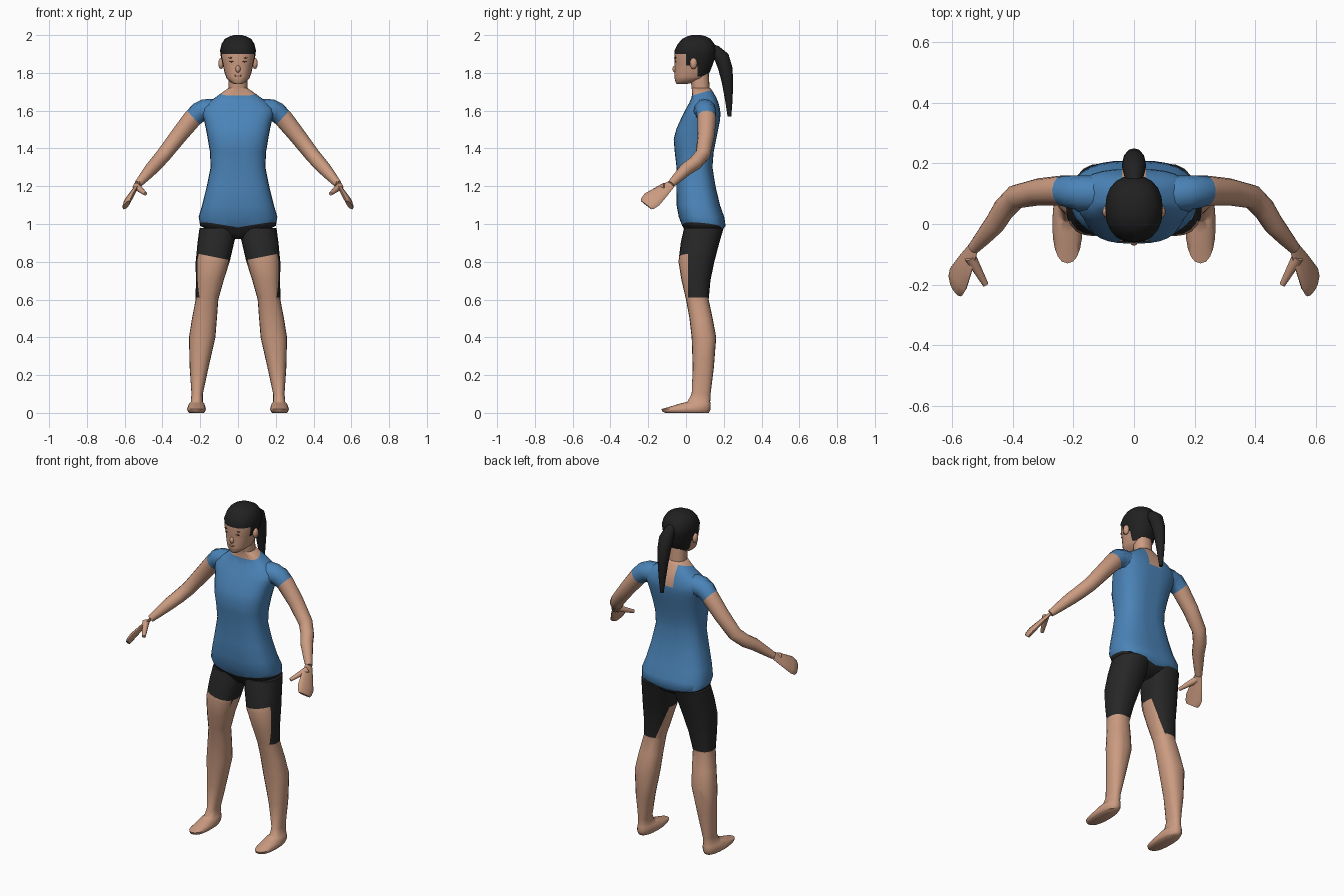
import bpy
import bmesh
import math
from mathutils import Matrix, Vector

X, Y, Z = Matrix.Identity(3)

cube = bpy.data.objects.get("Cube")
if cube:
    bpy.data.objects.remove(cube)


def material(name, red, green, blue):
    made = bpy.data.materials.new(name)
    made.use_nodes = True
    colour = (red, green, blue, 1)
    made.diffuse_color = colour
    made.node_tree.nodes["Principled BSDF"].inputs["Base Color"].default_value = colour
    return made


SKIN = material("skin", .6, .33, .22)
SHIRT = material("shirt blue", .07, .23, .48)
SHORTS = material("shorts black", .02, .02, .02)
HAIR = material("hair black", .015, .015, .015)
LIP = material("lip", .4, .2, .14)
EYE = material("eye brown", .12, .07, .05)


def add_object(name, bm, materials, mirror):
    mesh = bpy.data.meshes.new(name)
    bm.to_mesh(mesh)
    bm.free()
    for mat in materials:
        mesh.materials.append(mat)
    mesh.polygons.foreach_set("use_smooth", [True] * len(mesh.polygons))
    mesh.set_sharp_from_angle(angle=math.radians(60))
    part = bpy.data.objects.new(name, mesh)
    bpy.context.scene.collection.objects.link(part)
    if mirror:
        part.modifiers.new("mirror", "MIRROR").use_mirror_merge = False


def above(point, plane):
    normal, distance = plane
    return normal.dot(point) > distance


def loft(name, rings, materials, cuts=(), rule=None, mirror=False):
    """Skin the rings, cut along the colour borders, colour faces by rule."""
    bm = bmesh.new()
    loops = [[bm.verts.new(point) for point in ring] for ring in rings]
    for low, high in zip(loops, loops[1:]):
        for i in range(len(low)):
            bm.faces.new((low[i - 1], low[i], high[i], high[i - 1]))
    bm.faces.new(loops[0])
    bm.faces.new(loops[-1])
    for normal, distance in cuts:
        bmesh.ops.bisect_plane(bm, geom=bm.verts[:] + bm.edges[:] + bm.faces[:],
                               plane_co=normal * distance / normal.length_squared,
                               plane_no=normal)
    bmesh.ops.recalc_face_normals(bm, faces=bm.faces[:])
    if rule:
        for face in bm.faces:
            face.material_index = materials.index(rule(face.calc_center_median()))
    add_object(name, bm, materials, mirror)


def smooth(rows):
    """Add a row on the smooth curve between each pair of rows."""
    rows = [Vector(row) for row in rows]
    last = len(rows) - 1
    tangents = [(rows[min(i + 1, last)] - rows[max(i - 1, 0)]) / 2 for i in range(last + 1)]
    result = []
    for i in range(last):
        middle = (rows[i] + rows[i + 1]) / 2 + (tangents[i] - tangents[i + 1]) / 8
        result += [rows[i], middle]
    return result + [rows[last]]


def circle(count):
    return [math.tau * i / count for i in range(count)]


def stack(rows, count=20, power=2.3, centre=lambda z: 0):
    """Level rounded rings from (z, half width, front y, back y)."""
    def bend(value):
        return math.copysign(abs(value) ** (2 / power), value)
    return [[Vector((centre(z) + half * bend(math.sin(angle)),
                     (front + back) / 2 + (front - back) / 2 * bend(math.cos(angle)), z))
             for angle in circle(count)]
            for z, half, front, back in smooth(rows)]


def tube(rows, side=X, flat=1, count=12):
    """Rings across a path of (x, y, z, radius), thinned across the side direction."""
    rows = smooth(rows)
    rings = []
    for i, row in enumerate(rows):
        along = (rows[min(i + 1, len(rows) - 1)] - rows[max(i - 1, 0)]).xyz.normalized()
        wide = (side - along * side.dot(along)).normalized()
        thin = along.cross(wide) * flat
        rings.append([row.xyz + row.w * (wide * math.cos(angle) + thin * math.sin(angle))
                      for angle in circle(count)])
    return rings


def blob(name, location, size, mat, mirror=False):
    bm = bmesh.new()
    bmesh.ops.create_uvsphere(bm, u_segments=10, v_segments=6, radius=1)
    bmesh.ops.scale(bm, vec=size, verts=bm.verts)
    bmesh.ops.translate(bm, vec=location, verts=bm.verts)
    add_object(name, bm, [mat], mirror)


# Torso: shirt with round neckline, open back and slanted hem over the shorts
hems = [(Z + .1 * Y + lean * X, .98) for lean in (-.17, .17)]
neckline = (Z - .3 * Y, 1.67)
gap_bottom, gap_front = (Z, 1.59), (Y, .1)
gap_sides = [(side * X, -.04) for side in (-1, 1)]


def torso_colour(point):
    if not all(above(point, hem) for hem in hems):
        return SHORTS
    gap = all(above(point, plane) for plane in [gap_bottom, gap_front, *gap_sides])
    return SKIN if gap or above(point, neckline) else SHIRT


torso = [(.92, .03, .03, .13), (.99, .2, -.02, .21), (1.1, .19, -.05, .18),
         (1.3, .145, -.05, .14), (1.45, .16, -.065, .16), (1.55, .18, -.03, .18),
         (1.61, .19, 0, .18), (1.67, .12, .03, .16), (1.72, .05, .03, .13)]
loft("torso", stack(torso, count=28, power=2.7), [SKIN, SHIRT, SHORTS],
     [*hems, neckline, gap_bottom, *gap_sides], torso_colour)

# Legs with feet: shorts reach lower at the back and outside
short_hem = (Z - .2 * X, .8)
long_part = [(Z, .61), (Y, .01), (X + .4 * Z, .37)]


def leg_colour(point):
    covered = all(above(point, plane) for plane in long_part)
    return SHORTS if covered or above(point, short_hem) else SKIN


leg = [(0, .04, -.11, .12), (.02, .05, -.13, .13), (.05, .04, -.03, .13),
       (.1, .03, .03, .13), (.4, .07, .03, .16), (.6, .06, 0, .12),
       (.8, .09, -.04, .15), (.98, .1, -.01, .2)]
loft("leg", stack(leg, centre=lambda z: .22 - .12 * z ** 1.5), [SKIN, SHORTS],
     [short_hem, *long_part], leg_colour, mirror=True)

# Arms with short sleeves
sleeve_end = (X - .9 * Z, -1.17)
palm = Vector((.4, .8, -.5))
arm = [(.1, .1, 1.6, .06), (.18, .1, 1.6, .06), (.24, .11, 1.56, .05),
       (.39, .09, 1.37, .04), (.46, 0, 1.29, .035), (.53, -.08, 1.21, .02)]
loft("arm", tube(arm, palm), [SKIN, SHIRT], [sleeve_end],
     lambda point: SKIN if above(point, sleeve_end) else SHIRT, mirror=True)

# Hands: flat mitten and thumb
hand = [(.53, -.08, 1.21, .025), (.58, -.18, 1.13, .055), (.59, -.21, 1.1, .04)]
loft("hand", tube(hand, palm, flat=.3), [SKIN], mirror=True)
thumb = [(.54, -.11, 1.2, .02), (.49, -.2, 1.16, .01)]
loft("thumb", tube(thumb), [SKIN], mirror=True)

# Neck, and head with fringe, sides and nape of the hair
loft("neck", stack([(1.64, .05, .04, .13), (1.8, .05, .02, .12)]), [SKIN])
fringe = (Z, 1.9)
sides = [(Z, 1.84), (Y, 0)]
nape = [(Z, 1.78), (Y, .06)]


def head_colour(point):
    hairy = above(point, fringe) or any(
        all(above(point, plane) for plane in area) for area in (sides, nape))
    return HAIR if hairy else SKIN


head = [(1.74, .02, -.05, 0), (1.77, .06, -.06, .1), (1.84, .08, -.06, .14),
        (1.92, .095, -.06, .16), (1.98, .07, -.02, .13), (2, .02, .03, .08)]
loft("head", stack(head), [SKIN, HAIR], [fringe, *sides, *nape], head_colour)

# Ponytail
tail = [(0, .12, 1.94, .02), (0, .19, 1.88, .04), (0, .22, 1.75, .03), (0, .23, 1.57, .01)]
loft("ponytail", tube(tail), [HAIR])

# Face details
blob("nose", (0, -.055, 1.82), (.014, .017, .02), SKIN)
blob("ear", (.09, .04, 1.85), (.015, .02, .03), SKIN, mirror=True)
blob("eye", (.034, -.055, 1.86), (.014, .004, .004), EYE, mirror=True)
blob("eyebrow", (.036, -.055, 1.88), (.018, .004, .003), EYE, mirror=True)
blob("mouth", (0, -.058, 1.785), (.022, .004, .005), LIP)
